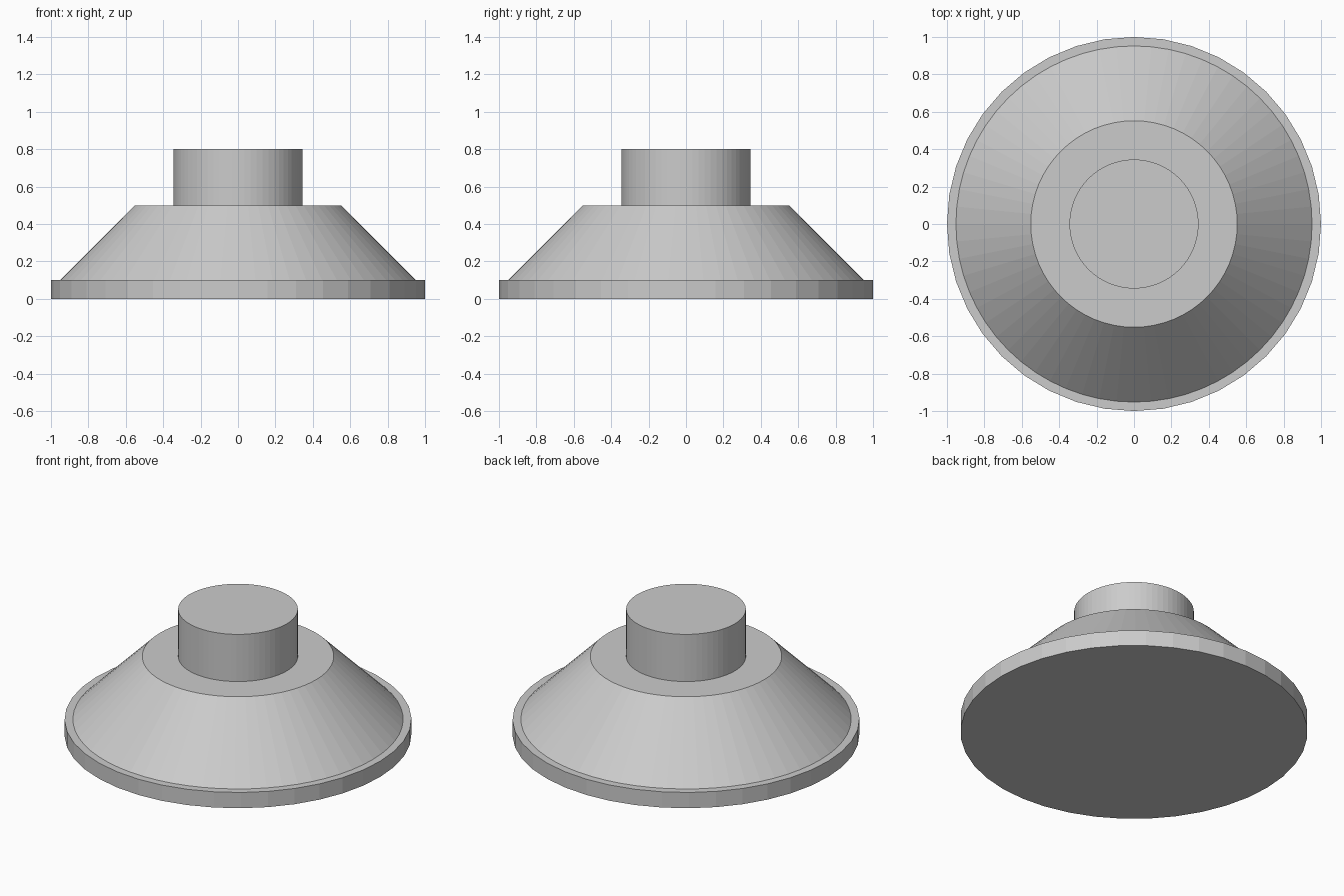
import bpy

cube = bpy.data.objects.get("Cube")
if cube:
    bpy.data.objects.remove(cube, do_unlink=True)

grey = bpy.data.materials.new("light grey")
grey.use_nodes = True
colour = (0.6, 0.6, 0.6, 1)
grey.diffuse_color = colour
grey.node_tree.nodes["Principled BSDF"].inputs["Base Color"].default_value = colour


def frustum(name, sides, bottom_radius, top_radius, bottom, top):
    """Round solid standing between two heights."""
    bpy.ops.mesh.primitive_cone_add(
        vertices=sides, radius1=bottom_radius, radius2=top_radius,
        depth=top - bottom, location=(0, 0, (bottom + top) / 2))
    part = bpy.context.object
    part.name = name
    part.data.materials.append(grey)
    return part


# Flat rim, sloping body and round stub, stacked
frustum("base_rim", 40, 1, 1, 0, 0.1)
frustum("sloping_body", 64, 0.952, 0.552, 0.1, 0.5)
frustum("top_stub", 64, 0.345, 0.345, 0.5, 0.8)
